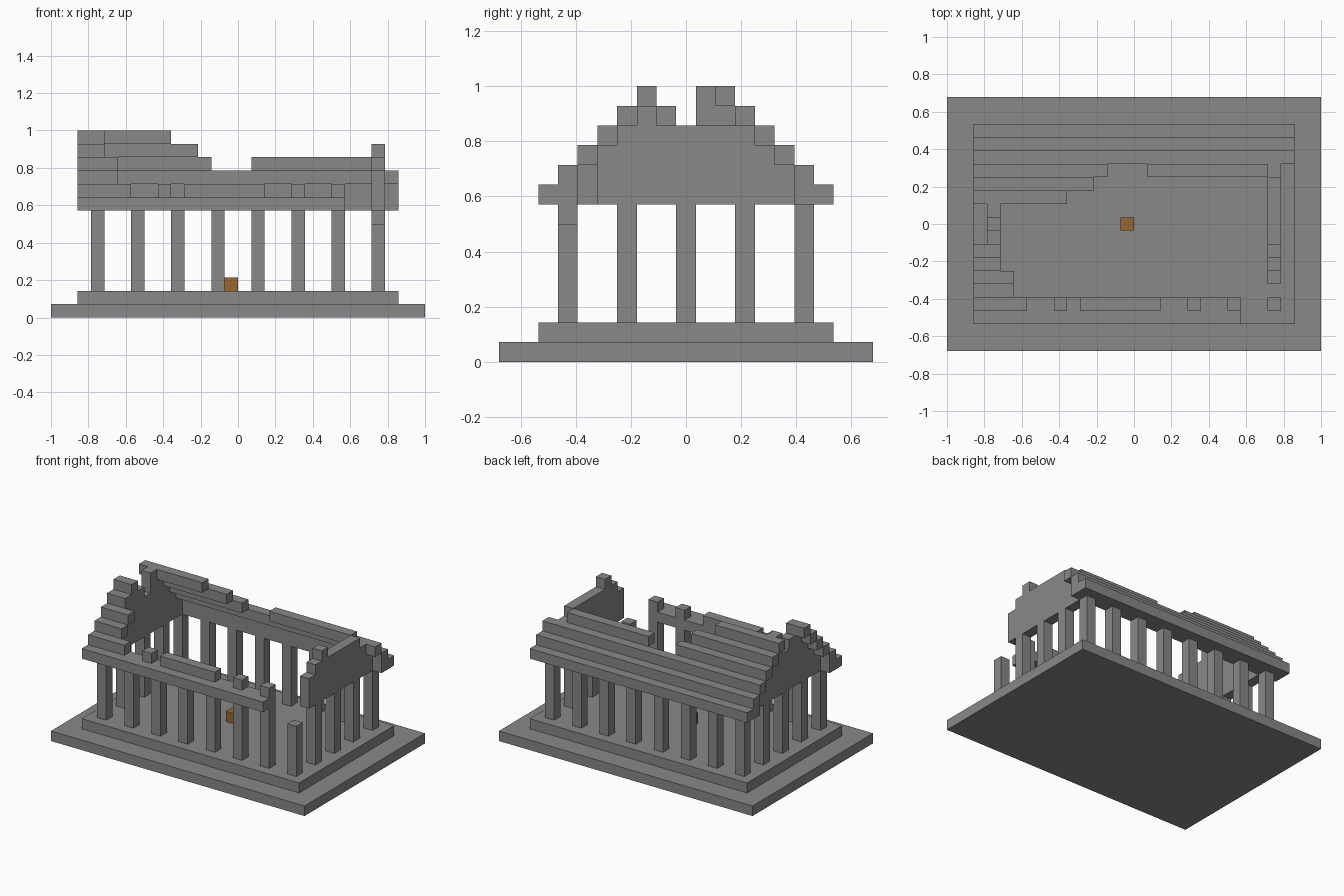
import bpy
import bmesh

U = 1 / 14  # edge of one block; the plan is 28 x 19 blocks

cube = bpy.data.objects.get("Cube")
if cube:
    bpy.data.objects.remove(cube, do_unlink=True)


def material(name, rgb):
    m = bpy.data.materials.new(name)
    m.use_nodes = True
    m.diffuse_color = (*rgb, 1)
    m.node_tree.nodes["Principled BSDF"].inputs["Base Color"].default_value = (*rgb, 1)
    return m


stone = material("grey stone", (0.246, 0.246, 0.246))
wood = material("brown wood", (0.319, 0.133, 0.033))


def blocks(name, boxes, mat=stone):
    """One object from boxes given as ((x0, x1), (y0, y1), (z0, z1)) in blocks."""
    bm = bmesh.new()
    for spans in boxes:
        lo = [s[0] for s in spans]
        size = [s[1] - s[0] for s in spans]
        for v in bmesh.ops.create_cube(bm, size=1)["verts"]:
            for a, centre in enumerate((14, 9.5, 0)):
                v.co[a] = (lo[a] + (v.co[a] + 0.5) * size[a] - centre) * U
    mesh = bpy.data.meshes.new(name)
    bm.to_mesh(mesh)
    bm.free()
    mesh.materials.append(mat)
    obj = bpy.data.objects.new(name, mesh)
    bpy.context.collection.objects.link(obj)


# Stepped floor
blocks("lower_step", [((0, 28), (0, 19), (0, 1))])
blocks("upper_step", [((2, 26), (2, 17), (1, 2))])

# Columns around the edge; one front corner is broken short
for i in range(3, 25, 3):
    for j in range(3, 16, 3):
        if i in (3, 24) or j in (3, 15):
            broken = (i, j) == (24, 3)
            blocks("broken_column" if broken else "column",
                   [((i, i + 1), (j, j + 1), (2, 7 if broken else 8))])

# Beams over the long sides
blocks("front_beam", [((2, 22), (2, 4), (8, 9))])
blocks("back_beam", [((2, 26), (15, 17), (8, 9))])


# Gable walls: one upright strip per block of depth
def gable(name, i, first, tops):
    blocks(name, [((i, i + 1), (first + n, first + n + 1), (8, top))
                  for n, top in enumerate(tops)])


gable("right_gable", 3, 4, [10, 11, 12, 13, 13, 12, 14, 13, 12, 11, 10])
gable("left_gable", 24, 5, [11, 12, 13, 12, 12, 12, 12, 12, 11, 10])


# Roof courses climb one block up for each block inward
front_courses = [[(2, 6), (8, 9), (10, 16), (18, 19), (21, 22)],
                 [(2, 5)], [(2, 5)], [(2, 4)], [(2, 4)]]
back_courses = [[(2, 26)], [(2, 26)], [(2, 12), (15, 24)], [(2, 11)], [(2, 9)]]


def roof(name, courses, start, step):
    for n, runs in enumerate(courses):
        j = start + step * n
        z = 9 + n
        # leave out the cell the gable wall already fills
        blocks(name, [(run, (j, j + 1), (z, z + 1)) for run in runs])


roof("front_roof_course", front_courses, 3, 1)
roof("back_roof_course", back_courses, 15, -1)

# Small chest on the floor
blocks("chest", [((13, 14), (9, 10), (2, 3))], wood)
